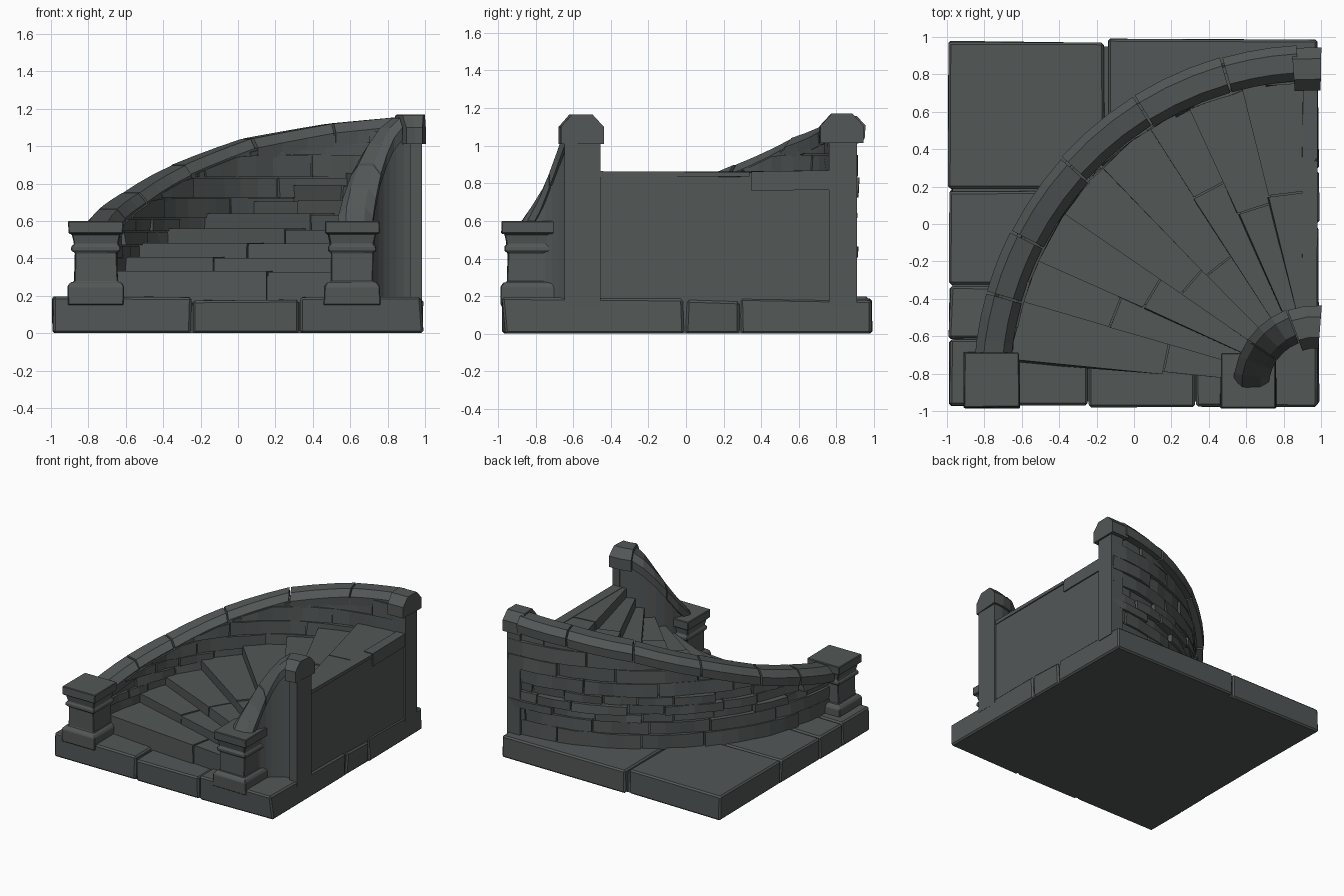
import bpy, bmesh, math, random
from mathutils import Vector

if "Cube" in bpy.data.objects:
    bpy.data.objects.remove(bpy.data.objects["Cube"])

random.seed(7)
CX, CY = 0.97, -0.87          # centre the stair turns around

stone = bpy.data.materials.new("dark grey stone")
stone.diffuse_color = (0.085, 0.095, 0.094, 1)
stone.use_nodes = True
stone.node_tree.nodes["Principled BSDF"].inputs["Base Color"].default_value = stone.diffuse_color


def build(name, lofts, bevel=0.0):
    """One object from several lofts; each loft is a list of rings."""
    bm = bmesh.new()
    for rings in lofts:
        vs = [[bm.verts.new(p) for p in ring] for ring in rings]
        n = len(vs[0])
        for a, b in zip(vs, vs[1:]):
            for i in range(n):
                j = (i + 1) % n
                bm.faces.new((a[i], a[j], b[j], b[i]))
        bm.faces.new(vs[0][::-1])
        bm.faces.new(vs[-1])
    bmesh.ops.recalc_face_normals(bm, faces=bm.faces)
    me = bpy.data.meshes.new(name)
    bm.to_mesh(me)
    bm.free()
    me.materials.append(stone)
    ob = bpy.data.objects.new(name, me)
    bpy.context.collection.objects.link(ob)
    if bevel:
        m = ob.modifiers.new("worn edges", 'BEVEL')
        m.width = bevel
        m.segments = 1
        m.limit_method = 'ANGLE'
    return ob


def jit(a):
    return random.uniform(-a, a)


def at(r, deg, z):
    t = math.radians(deg)
    return Vector((CX - r * math.cos(t), CY + r * math.sin(t), z))


def box(x0, x1, y0, y1, z0, z1, j=0.0):
    return [[Vector((x + jit(j), y + jit(j), z + (jit(j) if z > 0 else 0)))
             for x, y in ((x0, y0), (x1, y0), (x1, y1), (x0, y1))] for z in (z0, z1)]


def sweep(profile, r, a0, a1, height, n):
    """Sweep a (radial, vertical) profile round the stair centre."""
    rings = []
    for k in range(n + 1):
        a = a0 + (a1 - a0) * k / n
        rings.append([at(r + dr, a, height(a) + dz) for dr, dz in profile])
    return rings


def sector(r0, r1, a0, a1, z0, z1, n, j=0.0):
    """Curved block; z1 may be a function of the angle."""
    top = z1 if callable(z1) else (lambda a: z1)
    rings = []
    for k in range(n + 1):
        a = a0 + (a1 - a0) * k / n
        h = max(top(a), z0 + 0.004)
        rings.append([at(r0 + jit(j), a, z0), at(r1 + jit(j), a, z0),
                      at(r1 + jit(j), a, h), at(r0 + jit(j), a, h)])
    return rings


def ramp(points):
    def f(a):
        for (a0, z0), (a1, z1) in zip(points, points[1:]):
            if a <= a1:
                return z0 + (z1 - z0) * (a - a0) / (a1 - a0)
        return points[-1][1]
    return f


outer_z = ramp([(0, 0.55), (8, 0.6), (26, 0.74), (40, 0.88), (58, 1.04), (74, 1.12), (88, 1.16)])
inner_z = ramp([(0, 0.6), (25, 0.8), (40, 0.96), (62, 1.13), (72, 1.16)])

# Base slab: core and separate paving stones
build("base_core", [box(-0.97, 0.97, -0.95, 0.95, 0, 0.165)])
build("base_stones", [
    box(-0.99, -0.155, 0.19, 0.975, 0, 0.195, 0.008),
    box(-0.14, 0.985, 0.29, 0.985, 0, 0.185, 0.008),
    box(-0.99, -0.2, -0.325, 0.18, 0, 0.19, 0.008),
    box(-0.985, -0.3, -0.61, -0.34, 0, 0.19, 0.008),
    box(-0.985, -0.25, -0.97, -0.62, 0, 0.19, 0.006),
    box(-0.24, 0.33, -0.975, -0.4, 0, 0.18, 0.006),
    box(0.335, 0.985, -0.97, -0.01, 0, 0.185, 0.01),
    box(0.5, 0.985, 0.0, 0.28, 0, 0.175, 0.008)], 0.012)

# Winding treads, each split in two stones over a solid filling
starts = [5, 16, 25, 35, 46, 57, 66, 76, 90]
treads, filling = [], []
for i in range(8):
    h = 0.33 + 0.0757 * i
    a0, a1 = starts[i], starts[i + 1]
    filling.append(sector(0.3, 1.68, a0 + 0.7, 90, 0.1 if i == 0 else h - 0.12, h - 0.025, 8))
    split = random.uniform(0.75, 1.25)
    end = min(a1 + 2, 90)
    for r0, r1 in ((0.3, split), (split + 0.008, 1.68)):
        z = h + jit(0.006)
        mid = (0.11 if i == 0 else h - 0.09)
        twist = jit(0.4)
        treads.append([[at(r, a0 + twist + jit(0.3), mid), at(r, end, mid),
                        at(r, end, z), at(r, a0 + twist + jit(0.3), z)] for r in (r0, r1)])
build("stair_treads", treads)
build("stair_filling", filling)

# Flat side wall under the landing, with trim stones
build("side_wall", [box(0.9, 0.972, -0.5, 0.8, 0.1, 0.855),
                    box(0.9, 0.985, 0.35, 0.79, 0.765, 0.868, 0.006),
                    box(0.9, 0.979, -0.46, 0.34, 0.835, 0.862, 0.003)])

# Outer curved wall: core plus rough stone courses
build("outer_wall_core", [sector(1.65, 1.745, 0, 90, 0.1, lambda a: outer_z(a) - 0.05, 30)])
courses = [(0.18, 0.3, 20, 0.012), (0.305, 0.4, 18, 0.012), (0.405, 0.465, 9, 0.02),
           (0.47, 0.54, 12, 0.032), (0.545, 0.61, 9, 0.02), (0.615, 0.72, 17, 0.014),
           (0.725, 0.83, 19, 0.018), (0.835, 0.95, 22, 0.014), (0.955, 1.08, 20, 0.014)]
bricks = []
for z0, z1, span, rough in courses:
    a = 1.0
    while a < 89:
        b = min(a + span * random.uniform(0.7, 1.3), 90)
        if b > 86:
            b = 90
        cap = lambda t, z1=z1: min(z1, outer_z(t) - 0.06)
        if cap(b) > z0 + 0.02:
            while cap(a) < z0 + 0.01:
                a += 1
            bulge = jit(rough)
            n = max(2, round((b - a) / 4))
            bricks.append(sector(1.635 + bulge * 0.6, 1.775 + bulge, a + 0.25,
                                 b if b == 90 else b - 0.15, z0, cap, n, 0.008))
        a = b
build("outer_wall_stones", bricks)

# Outer handrail in separate coping stones
coping = [(-0.09, -0.12), (0.09, -0.12), (0.095, -0.05), (0.05, 0), (-0.05, 0), (-0.095, -0.05)]
seams = [4, 16, 27, 42, 58, 74, 87]
rail = []
for a0, a1 in zip(seams, seams[1:]):
    w = 1 + jit(0.05)
    rail.append(sweep([(x * w, z) for x, z in coping], 1.735 + jit(0.006),
                      a0 + 0.2, a1 - 0.2, outer_z, 3))
build("outer_handrail", rail)

# Upper end of the outer wall: pillar and peaked cap
end_cap = [(-0.115, -0.15), (0.115, -0.15), (0.115, -0.06), (0.055, 0.005),
           (-0.055, 0.005), (-0.115, -0.06)]
build("outer_end_cap", [sweep(end_cap, 1.7, 86, 91, lambda a: 1.165, 1)])
build("outer_end_pillar", [box(0.87, 0.985, 0.76, 0.91, 0.15, 1.04)])

# Inner curved wall, handrail, pillar and cap
build("inner_wall", [sector(0.27, 0.415, 0, 90, 0.15, lambda a: inner_z(a) - 0.06, 10)])
inner_rail = [sweep(coping, 0.345, a0, a1, inner_z, 3) for a0, a1 in ((-3, 34), (35, 69))]
build("inner_handrail", inner_rail)
build("inner_end_cap", [sweep(end_cap, 0.32, 70, 94.5, lambda a: 1.16, 2)])
build("inner_end_pillar", [box(0.92, 0.985, -0.645, -0.455, 0.15, 1.02)])

# Square front posts: plinth, shaft, neck mouldings and cap
post_profile = [(0.15, 0.15), (0.15, 0.25), (0.135, 0.272), (0.115, 0.275), (0.113, 0.43),
                (0.13, 0.44), (0.13, 0.465), (0.118, 0.475), (0.128, 0.53),
                (0.146, 0.532), (0.146, 0.6)]
for side, px in (("left", -0.76), ("right", 0.61)):
    rings = [[Vector((px + sx * h + jit(0.003), -0.835 + sy * h + jit(0.003), z))
              for sx, sy in ((-1, -1), (1, -1), (1, 1), (-1, 1))] for h, z in post_profile]
    build(side + "_front_post", [rings], 0.005)
